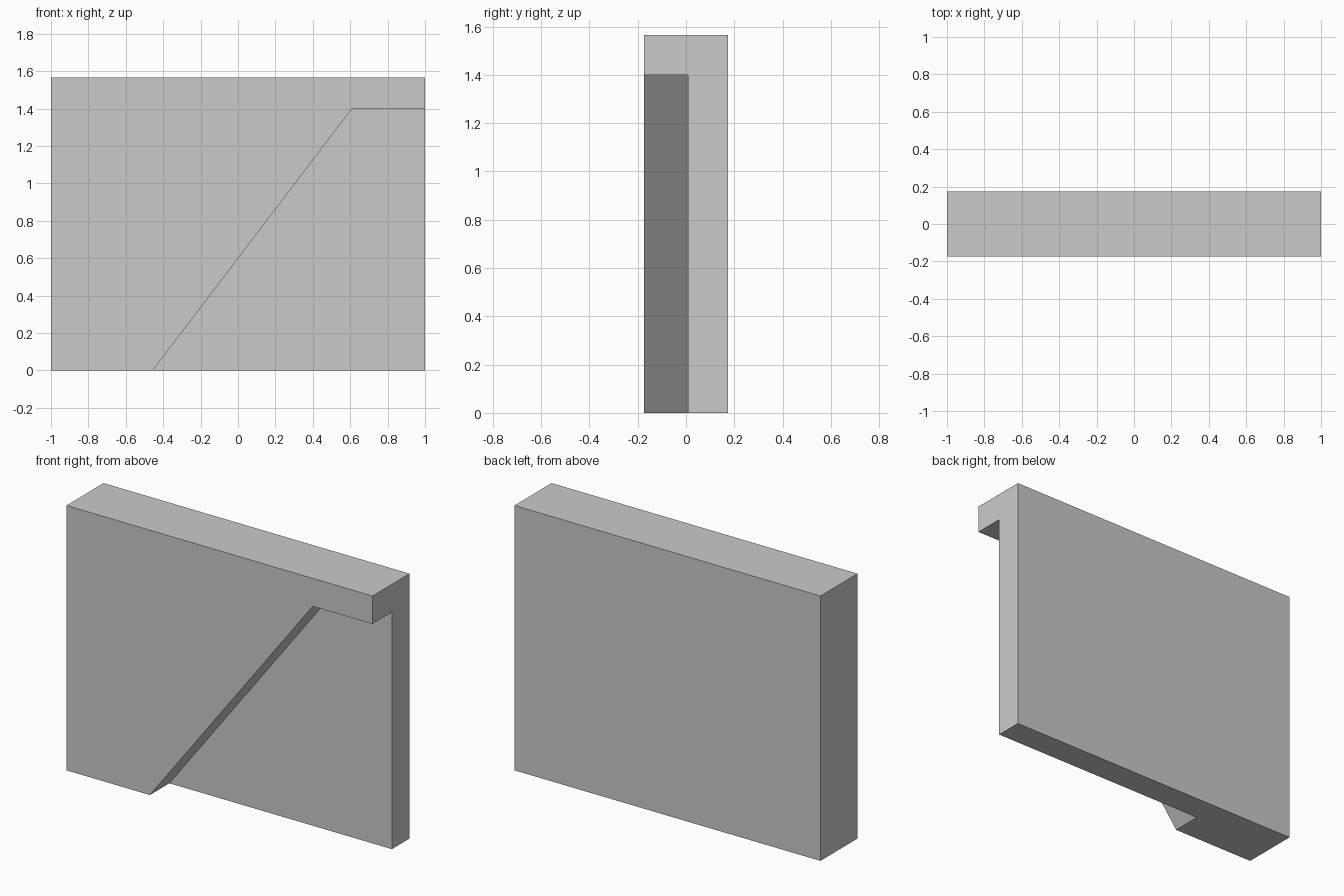
import bpy
import bmesh

if "Cube" in bpy.data.objects:
    bpy.data.objects.remove(bpy.data.objects["Cube"])

H, D, STEP = 1.565, 0.173, 0.009   # height, half depth, recess depth plane

stone = bpy.data.materials.new("light warm grey")
stone.diffuse_color = (0.60, 0.59, 0.575, 1)
stone.use_nodes = True
stone.node_tree.nodes["Principled BSDF"].inputs["Base Color"].default_value = stone.diffuse_color


def prism(name, profile, y0, y1):
    """Extrude an x-z profile from y0 to y1."""
    bm = bmesh.new()
    face = bm.faces.new([bm.verts.new((x, y0, z)) for x, z in profile])
    ext = bmesh.ops.extrude_face_region(bm, geom=[face])["geom"]
    verts = [g for g in ext if isinstance(g, bmesh.types.BMVert)]
    bmesh.ops.translate(bm, vec=(0, y1 - y0, 0), verts=verts)
    bmesh.ops.recalc_face_normals(bm, faces=bm.faces)
    mesh = bpy.data.meshes.new(name)
    bm.to_mesh(mesh)
    bm.free()
    mesh.materials.append(stone)
    obj = bpy.data.objects.new(name, mesh)
    bpy.context.collection.objects.link(obj)
    return obj


# Solid wall slab
wall = prism("wall_panel", [(-1, 0), (1, 0), (1, H), (-1, H)], -D, D)

# Sloped stair recess cut into the front
cutter = prism("recess_cutter",
               [(-0.455 - 0.0761, -0.1), (1.1, -0.1), (1.1, 1.4), (0.61, 1.4)],
               -D - 0.1, STEP)
cut = wall.modifiers.new("recess", 'BOOLEAN')
cut.operation = 'DIFFERENCE'
cut.solver = 'EXACT'
cut.object = cutter

# Bake the cut and remove the helper
bpy.context.view_layer.objects.active = wall
wall.select_set(True)
bpy.ops.object.modifier_apply(modifier=cut.name)
bpy.data.objects.remove(cutter)
